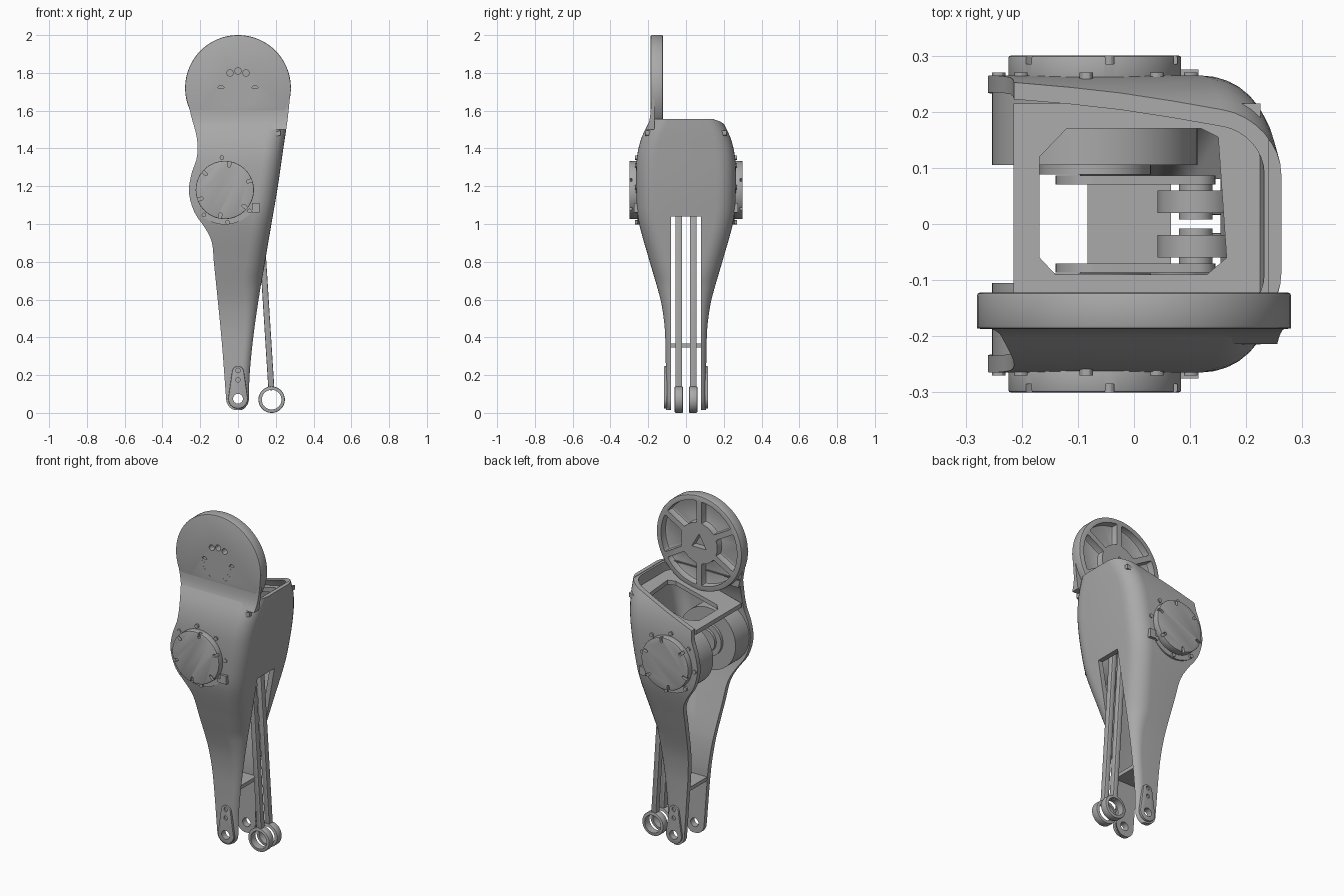
import bpy, bmesh, math
from math import sin, cos, pi, radians

cube = bpy.data.objects.get("Cube")
if cube:
    bpy.data.objects.remove(cube)

grey = bpy.data.materials.new("machined_grey")
grey.use_nodes = True
grey.diffuse_color = (0.4, 0.4, 0.4, 1)
grey.node_tree.nodes["Principled BSDF"].inputs["Base Color"].default_value = (0.4, 0.4, 0.4, 1)


def curve(z, pts):
    """Smooth interpolation through (z, value) points."""
    if z <= pts[0][0]:
        return pts[0][1]
    if z >= pts[-1][0]:
        return pts[-1][1]
    i = max(k for k in range(len(pts) - 1) if pts[k][0] <= z)

    def slope(k):
        a, b = pts[max(k - 1, 0)], pts[min(k + 1, len(pts) - 1)]
        return (b[1] - a[1]) / (b[0] - a[0])
    (z0, v0), (z1, v1) = pts[i], pts[i + 1]
    h = z1 - z0
    t = (z - z0) / h
    return (v0 * (1 + 2 * t) * (1 - t) ** 2 + slope(i) * h * t * (1 - t) ** 2
            + v1 * t * t * (3 - 2 * t) + slope(i + 1) * h * t * t * (t - 1))


def loft(name, loops):
    """Closed solid through a list of equal-length loops."""
    bm = bmesh.new()
    rings = [[bm.verts.new(p) for p in lp] for lp in loops]
    n = len(rings[0])
    for a, b in zip(rings, rings[1:]):
        for i in range(n):
            bm.faces.new((a[i], a[(i + 1) % n], b[(i + 1) % n], b[i]))
    bm.faces.new(rings[0])
    bm.faces.new(rings[-1])
    bmesh.ops.recalc_face_normals(bm, faces=bm.faces)
    me = bpy.data.meshes.new(name)
    bm.to_mesh(me)
    bm.free()
    me.materials.append(grey)
    ob = bpy.data.objects.new(name, me)
    bpy.context.collection.objects.link(ob)
    return ob


def prism(name, outline, y0, y1):
    """Extrude an (x, z) outline along y."""
    return loft(name, [[(x, y, z) for x, z in outline] for y in (y0, y1)])


def circle(x, z, r, n=48, start=0.0):
    return [(x + r * cos(start + 2 * pi * i / n), z + r * sin(start + 2 * pi * i / n)) for i in range(n)]


def capsule(x0, z0, r0, x1, z1, r1, n=16):
    a = math.atan2(z1 - z0, x1 - x0)
    arc = lambda x, z, r, s: [(x + r * cos(s + pi * i / n), z + r * sin(s + pi * i / n)) for i in range(n + 1)]
    return arc(x0, z0, r0, a + pi / 2) + arc(x1, z1, r1, a - pi / 2)


def apply(ob, mod):
    bpy.context.view_layer.objects.active = ob
    bpy.ops.object.modifier_apply(modifier=mod.name)


def bevel(ob, width):
    m = ob.modifiers.new("bevel", 'BEVEL')
    m.width, m.segments, m.limit_method = width, 2, 'ANGLE'
    m.angle_limit = radians(50)
    apply(ob, m)
    return ob


def cut(ob, *cutters):
    for c in cutters:
        m = ob.modifiers.new("cut", 'BOOLEAN')
        m.operation, m.solver, m.object = 'DIFFERENCE', 'EXACT', c
        apply(ob, m)
        bpy.data.objects.remove(c)
    return ob


def box(x0, x1, z0, z1):
    return [(x0, z0), (x1, z0), (x1, z1), (x0, z1)]


# Silhouettes: open edge, web edge and half width against height
FOOT_Z, FOOT_R = 0.075, 0.063
OPEN = [(0.075, -0.063), (0.4, -0.088), (0.8, -0.128), (0.91, -0.14), (0.98, -0.175), (1.06, -0.23),
        (1.17, -0.26), (1.27, -0.245), (1.35, -0.218), (1.45, -0.217), (1.58, -0.25), (1.72, -0.28)]
WEB = [(0.075, 0.063), (0.2, 0.066), (0.4, 0.085), (0.6, 0.112), (0.8, 0.143), (1.0, 0.177),
       (1.2, 0.211), (1.4, 0.24), (1.55, 0.262), (1.72, 0.28)]
WIDE = [(0.075, 0.105), (0.4, 0.11), (0.5, 0.118), (0.6, 0.135), (0.8, 0.192), (1.0, 0.248),
        (1.1, 0.261), (1.33, 0.262), (1.45, 0.238), (1.555, 0.188)]
THICK = 0.03


def section(z):
    if z < FOOT_Z:
        x1 = math.sqrt(FOOT_R ** 2 - (FOOT_Z - z) ** 2)
        x0 = -x1
    else:
        x0, x1 = curve(z, OPEN), curve(z, WEB)
    w, span = curve(z, WIDE), x1 - x0
    r = min(0.1, w - 0.06, 0.6 * span)
    ri = max(0.004, r - THICK)

    def half(x, y, rad):
        arc = [(x - rad + rad * sin(a), y - rad + rad * cos(a)) for a in [pi / 2 * i / 8 for i in range(9)]]
        return [(x0, y)] + arc
    outer = half(x1, w, r)
    inner = half(x1 - min(THICK, 0.3 * span), w - THICK, ri)
    loop = [(x, -y) for x, y in outer] + outer[::-1] + inner + [(x, -y) for x, y in inner[::-1]]
    return [(x, y, z) for x, y in loop]


# Main U-shaped shell with web slot, slanted top and foot holes
foot = [FOOT_Z - FOOT_R * cos(radians(a)) for a in range(15, 90, 15)]
levels = foot + [FOOT_Z + (1.555 - FOOT_Z) * i / 48 for i in range(49)]
shell = loft("leg_shell", [section(z) for z in levels])
cut(shell,
    prism("slot", box(-0.4, 0.4, -0.1, 1.04), -0.08, 0.08),
    prism("slant", [(0.24, 1.552), (-0.4, 1.335), (-0.4, 1.8), (0.24, 1.8)], -0.125, 0.5),
    prism("foot_bore", circle(0, FOOT_Z, 0.026, 24), -0.3, 0.3))

# Slanted shelf with a chamfered window
shelf = prism("top_shelf", [(-0.215, 1.36), (0.225, 1.47), (0.225, 1.495), (-0.215, 1.385)], -0.215, 0.215)
window = [(-0.168, -0.06), (-0.14, -0.09), (0.13, -0.09), (0.165, -0.06),
          (0.15, 0.155), (0.12, 0.17), (-0.12, 0.17), (-0.168, 0.12)]
cut(shelf, loft("window", [[(x, y, z) for x, y in window] for z in (1.2, 1.7)]))

# Neck joining the shell to the round head
rows = [1.5 + 0.22 * i / 10 for i in range(11)]
neck_y = [(1.5, -0.214), (1.54, -0.196), (1.6, -0.187), (1.72, -0.186)]
loft("head_neck", [[(curve(z, OPEN), curve(z, neck_y), z), (curve(z, WEB), curve(z, neck_y), z),
                    (curve(z, WEB), -0.166, z), (curve(z, OPEN), -0.166, z)] for z in rows])
HZ = 1.72
head = bevel(prism("round_head", circle(0, HZ, 0.28, 96), -0.187, -0.122), 0.006)

# Six pockets and a keyed centre on the back, nine bolt holes on the front
for k in range(6):
    mid = radians(60 * k)
    pts = []
    for r, sign in ((0.25, 1), (0.12, -1)):
        span = radians(30) - 0.016 / r
        pts += [(r * cos(mid + sign * span * s / 6), HZ + r * sin(mid + sign * span * s / 6)) for s in range(-6, 7)]
    cut(head, bevel(prism("pocket", pts, -0.164, -0.08), 0.008))
cut(head, prism("key", circle(0, HZ, 0.055, 3, pi / 2), -0.16, -0.08))
for c in (90, 210, 330):
    for d in (-28, 0, 28):
        a = radians(c + d)
        hole = circle(0.09 * cos(a), HZ + 0.09 * sin(a), 0.017, 16)
        cut(head, prism("bolt_hole", hole, -0.3, -0.15))

# Parts mirrored front and back
MX, MZ = -0.07, 1.18
JX = 0.11
for side, s in (("front", -1), ("back", 1)):
    def part(name, outline, a, b):
        return prism(side + "_" + name, outline, s * a, s * b)

    # Motor: housing, notched cap, output hub
    part("motor_housing", circle(MX, MZ, 0.183, 64), 0.105, 0.258)
    cap = bevel(part("motor_cap", circle(MX, MZ, 0.154, 64), 0.25, 0.3), 0.004)
    for k in range(6):
        a = radians(60 * k + 20)
        notch = capsule(MX + 0.13 * cos(a), MZ + 0.13 * sin(a), 0.008,
                        MX + 0.17 * cos(a), MZ + 0.17 * sin(a), 0.008, 6)
        cut(cap, part("notch", notch, 0.285, 0.35))
    for k in range(8):
        a = radians(45 * k + 5)
        part("motor_screw", circle(MX + 0.172 * cos(a), MZ + 0.172 * sin(a), 0.012, 12), 0.25, 0.27)
    part("cable_socket", box(0.075, 0.115, 1.06, 1.11), 0.2, 0.275)
    part("motor_hub", circle(MX, MZ, 0.1), 0.088, 0.106)

    # Crank arm, pin and push rod
    part("crank_arm", capsule(MX, MZ, 0.07, JX, MZ, 0.035), 0.07, 0.086)
    part("crank_pin", circle(JX, MZ, 0.03, 24), 0.008, 0.075)
    part("rod_bearing", circle(JX, MZ, 0.068), 0.02, 0.06)
    bevel(part("push_rod", capsule(0.176, 0.135, 0.016, JX, MZ, 0.016, 6), 0.02, 0.056), 0.005)
    ring = bevel(part("rod_ring", circle(0.178, 0.07, 0.07), 0.016, 0.06), 0.005)
    cut(ring, part("ring_bore", circle(0.178, 0.07, 0.052), 0, 0.1))

    # Foot pad with bore and two screw holes
    pad = bevel(part("foot_pad", capsule(0, FOOT_Z, 0.052, 0, 0.215, 0.032), 0.1, 0.117), 0.004)
    cut(pad, part("pad_bore", circle(0, FOOT_Z, 0.026, 24), 0, 0.3),
        part("pad_hole", circle(0, 0.175, 0.012, 16), 0.108, 0.3),
        part("pad_hole", circle(0, 0.225, 0.012, 16), 0.108, 0.3))

# Thin brace between the two lower legs
prism("leg_brace", box(-0.083, 0.066, 0.345, 0.367), -0.09, 0.09)

# Smooth shading with crisp edges
bpy.ops.object.select_all(action='DESELECT')
for ob in bpy.context.collection.objects:
    if ob.type == 'MESH' and grey.name in ob.data.materials:
        ob.select_set(True)
        bpy.context.view_layer.objects.active = ob
bpy.ops.object.shade_smooth_by_angle(angle=radians(30))
